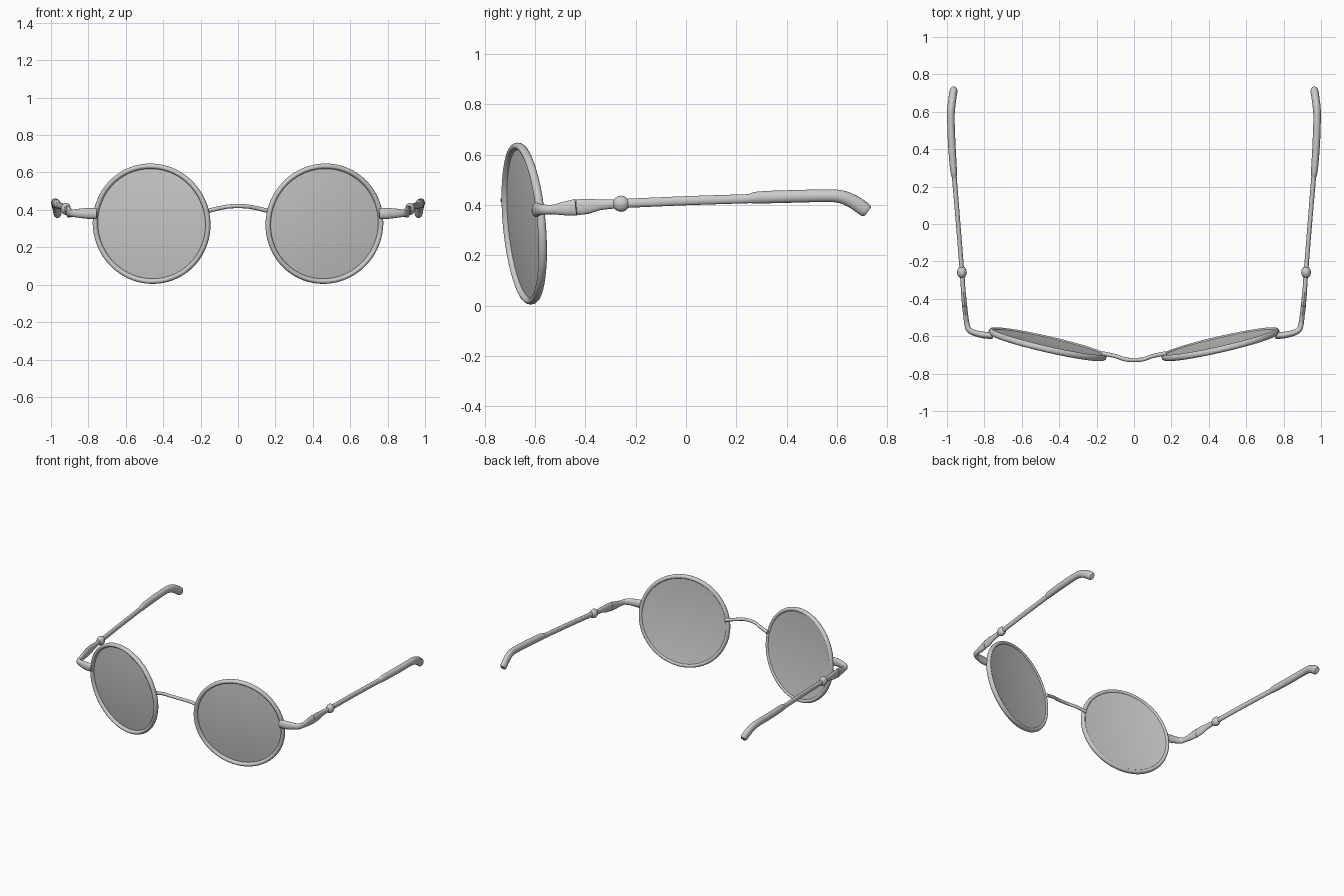
import bpy, bmesh, math
from mathutils import Matrix, Vector

if "Cube" in bpy.data.objects:
    bpy.data.objects.remove(bpy.data.objects["Cube"])

grey = bpy.data.materials.new("light grey")
grey.diffuse_color = (0.6, 0.6, 0.6, 1)
grey.use_nodes = True
grey.node_tree.nodes["Principled BSDF"].inputs["Base Color"].default_value = grey.diffuse_color


def finish(name, bm, mirror=True, angle=40):
    """Turn a bmesh into a smooth, optionally mirrored object."""
    bmesh.ops.recalc_face_normals(bm, faces=bm.faces)
    mesh = bpy.data.meshes.new(name)
    bm.to_mesh(mesh)
    bm.free()
    mesh.materials.append(grey)
    ob = bpy.data.objects.new(name, mesh)
    bpy.context.collection.objects.link(ob)
    bpy.ops.object.select_all(action='DESELECT')
    ob.select_set(True)
    bpy.context.view_layer.objects.active = ob
    bpy.ops.object.shade_smooth_by_angle(angle=math.radians(angle))
    if mirror:
        ob.modifiers.new("mirror", 'MIRROR').use_mirror_merge = False
    return ob


def bridge_rings(bm, rings, closed=False):
    n = len(rings[0])
    pairs = list(zip(rings, rings[1:])) + ([(rings[-1], rings[0])] if closed else [])
    for a, b in pairs:
        for i in range(n):
            j = (i + 1) % n
            bm.faces.new((a[i], a[j], b[j], b[i]))


def spline(keys, steps):
    """Catmull-Rom interpolation of rows of numbers."""
    k = [keys[0]] + keys + [keys[-1]]
    out = []
    for s in range(len(keys) - 1):
        p = k[s:s + 4]
        for i in range(steps):
            t = i / steps
            out.append([0.5 * (2 * b + (c - a) * t + (2 * a - 5 * b + 4 * c - d) * t * t
                               + (3 * b - a - 3 * c + d) * t ** 3)
                        for a, b, c, d in zip(*p)])
    return out + [list(keys[-1])]


def loft(name, keys, steps=4, sides=16, mirror=True):
    """Elliptical tube; rows are x, y, z, half width, half height."""
    rows = spline(keys, steps)
    pts = [Vector(r[:3]) for r in rows]
    bm = bmesh.new()
    rings = []
    for i, r in enumerate(rows):
        tan = (pts[min(i + 1, len(pts) - 1)] - pts[max(i - 1, 0)]).normalized()
        side = tan.cross(Vector((0, 0, 1))).normalized()
        up = side.cross(tan)
        rings.append([bm.verts.new(pts[i] + side * r[3] * math.cos(a) + up * r[4] * math.sin(a))
                      for a in (2 * math.pi * q / sides for q in range(sides))])
    bridge_rings(bm, rings)
    bm.faces.new(rings[0])
    bm.faces.new(rings[-1])
    return finish(name, bm, mirror)


# Round frames wrap backwards at the sides and lean forward at the top
place = (Matrix.Translation((0.462, -0.643, 0.326))
         @ Matrix.Rotation(math.radians(12.9), 4, 'Z')
         @ Matrix.Rotation(math.radians(5), 4, 'X'))


def spin(name, profile, segments, closed):
    """Revolve (radius, depth) points about the local y axis, then place."""
    bm = bmesh.new()
    rings = []
    for r, y in profile:
        rings.append([bm.verts.new((r * math.cos(a), y, r * math.sin(a)))
                      for a in (2 * math.pi * q / segments for q in range(segments))])
    bridge_rings(bm, rings, closed)
    if not closed:
        bm.faces.new(rings[0])
        bm.faces.new(rings[-1])
    bm.transform(place)
    return finish(name, bm)


# Rims
spin("rim", [(0.309 + 0.014 * math.cos(a), 0.017 * math.sin(a))
             for a in (2 * math.pi * i / 12 for i in range(12))], 72, True)

# Slightly domed lenses, front surface then back surface
R, DOME, THICK = 0.305, 0.016, 0.008
radii = [0.02, 0.08, 0.14, 0.2, 0.26, R]
front = [(r, 0.002 - DOME * (1 - (r / R) ** 2)) for r in radii]
back = [(r, y + THICK) for r, y in reversed(front)]
spin("lens", front + back, 72, False)

# Bridge
loft("bridge", [(-0.17, -0.692, 0.392, 0.012, 0.012), (-0.10, -0.706, 0.409, 0.011, 0.011),
                (-0.04, -0.725, 0.419, 0.011, 0.011), (0.04, -0.725, 0.419, 0.011, 0.011),
                (0.10, -0.706, 0.409, 0.011, 0.011), (0.17, -0.692, 0.392, 0.012, 0.012)],
     mirror=False)

# End piece curving from the rim back to the hinge
loft("end_piece", [(0.755, -0.597, 0.380, 0.017, 0.027), (0.80, -0.594, 0.381, 0.018, 0.029),
                   (0.85, -0.583, 0.382, 0.016, 0.024), (0.883, -0.565, 0.382, 0.015, 0.020),
                   (0.894, -0.53, 0.382, 0.014, 0.019), (0.900, -0.485, 0.386, 0.013, 0.027),
                   (0.906, -0.437, 0.391, 0.014, 0.033)])

# Hinge section
loft("hinge_arm", [(0.906, -0.435, 0.391, 0.013, 0.031), (0.910, -0.39, 0.395, 0.013, 0.030),
                   (0.914, -0.34, 0.401, 0.012, 0.021), (0.919, -0.26, 0.405, 0.012, 0.017)])

# Ball on the hinge
bm = bmesh.new()
bmesh.ops.create_uvsphere(bm, u_segments=20, v_segments=12, radius=1)
bm.transform(Matrix.Translation((0.920, -0.258, 0.405)) @ Matrix.Diagonal((0.026, 0.033, 0.032, 1)))
finish("hinge_ball", bm)

# Temple arm
loft("temple_arm", [(0.920, -0.25, 0.406, 0.012, 0.018), (0.940, 0.0, 0.417, 0.012, 0.018),
                    (0.963, 0.28, 0.426, 0.013, 0.018)])

# Thicker ear tip, bent down and slightly inward
loft("ear_tip", [(0.961, 0.25, 0.425, 0.013, 0.018), (0.965, 0.29, 0.430, 0.018, 0.024),
                 (0.974, 0.42, 0.434, 0.020, 0.025), (0.979, 0.56, 0.437, 0.020, 0.025),
                 (0.977, 0.62, 0.432, 0.021, 0.026), (0.971, 0.67, 0.410, 0.021, 0.028),
                 (0.965, 0.71, 0.382, 0.021, 0.028), (0.964, 0.722, 0.373, 0.016, 0.022)])
